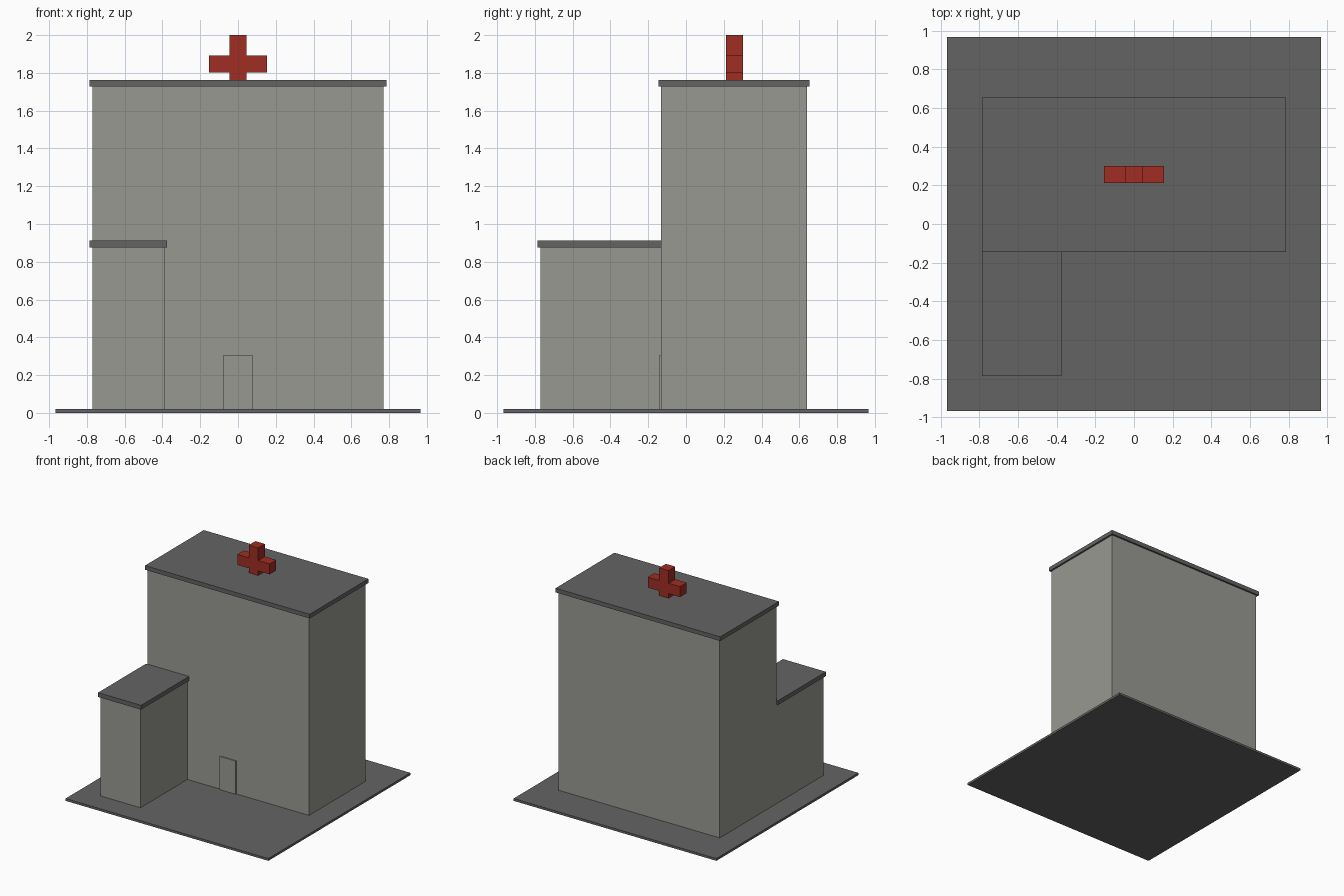
import bpy
import bmesh

cube = bpy.data.objects.get("Cube")
if cube:
    bpy.data.objects.remove(cube, do_unlink=True)


def material(name, r, g, b):
    mat = bpy.data.materials.new(name)
    mat.use_nodes = True
    mat.diffuse_color = (r, g, b, 1)
    mat.node_tree.nodes["Principled BSDF"].inputs["Base Color"].default_value = (r, g, b, 1)
    return mat


WALL = material("warm grey wall", 0.315, 0.318, 0.29)
ROOF = material("dark grey roof", 0.127, 0.127, 0.127)
RED = material("sign red", 0.35, 0.026, 0.017)


def prism(name, outline, axis, low, high, mat):
    """Extrude an outline along z (axis 2) or y (axis 1)."""
    bm = bmesh.new()
    place = (lambda a, b: (a, b, low)) if axis == 2 else (lambda a, b: (a, low, b))
    face = bm.faces.new([bm.verts.new(place(a, b)) for a, b in outline])
    new = bmesh.ops.extrude_face_region(bm, geom=[face])["geom"]
    for v in new:
        if isinstance(v, bmesh.types.BMVert):
            v.co[axis] = high
    bmesh.ops.recalc_face_normals(bm, faces=bm.faces)
    mesh = bpy.data.meshes.new(name)
    bm.to_mesh(mesh)
    bm.free()
    mesh.materials.append(mat)
    obj = bpy.data.objects.new(name, mesh)
    bpy.context.collection.objects.link(obj)
    return obj


def box(name, x, y, z, mat):
    corners = [(x[0], y[0]), (x[1], y[0]), (x[1], y[1]), (x[0], y[1])]
    return prism(name, corners, 2, z[0], z[1], mat)


# Ground slab
SLAB = 0.02
box("ground_slab", (-0.967, 0.967), (-0.967, 0.967), (0, SLAB), ROOF)

# Main tower, flat roof and door
FRONT = -0.132
box("tower_walls", (-0.77, 0.77), (FRONT, 0.64), (SLAB, 1.727), WALL)
box("tower_roof", (-0.785, 0.785), (-0.145, 0.655), (1.727, 1.763), ROOF)
box("door", (-0.077, 0.077), (-0.141, FRONT), (SLAB, 0.306), WALL)

# Low front wing
box("wing_walls", (-0.77, -0.39), (-0.771, FRONT), (SLAB, 0.875), WALL)
box("wing_roof", (-0.785, -0.375), (-0.785, FRONT), (0.875, 0.912), ROOF)

# Rooftop plus sign: one quarter of the outline, turned four times
w, arm, mid = 0.045, 0.154, 1.847
quarter = [(w, w), (w, arm), (-w, arm)]
outline = []
for turn in range(4):
    outline += quarter
    quarter = [(-b, a) for a, b in quarter]
outline = [(a, max(mid + b, 1.763)) for a, b in outline]
prism("plus_sign", outline, 1, 0.211, 0.301, RED)
